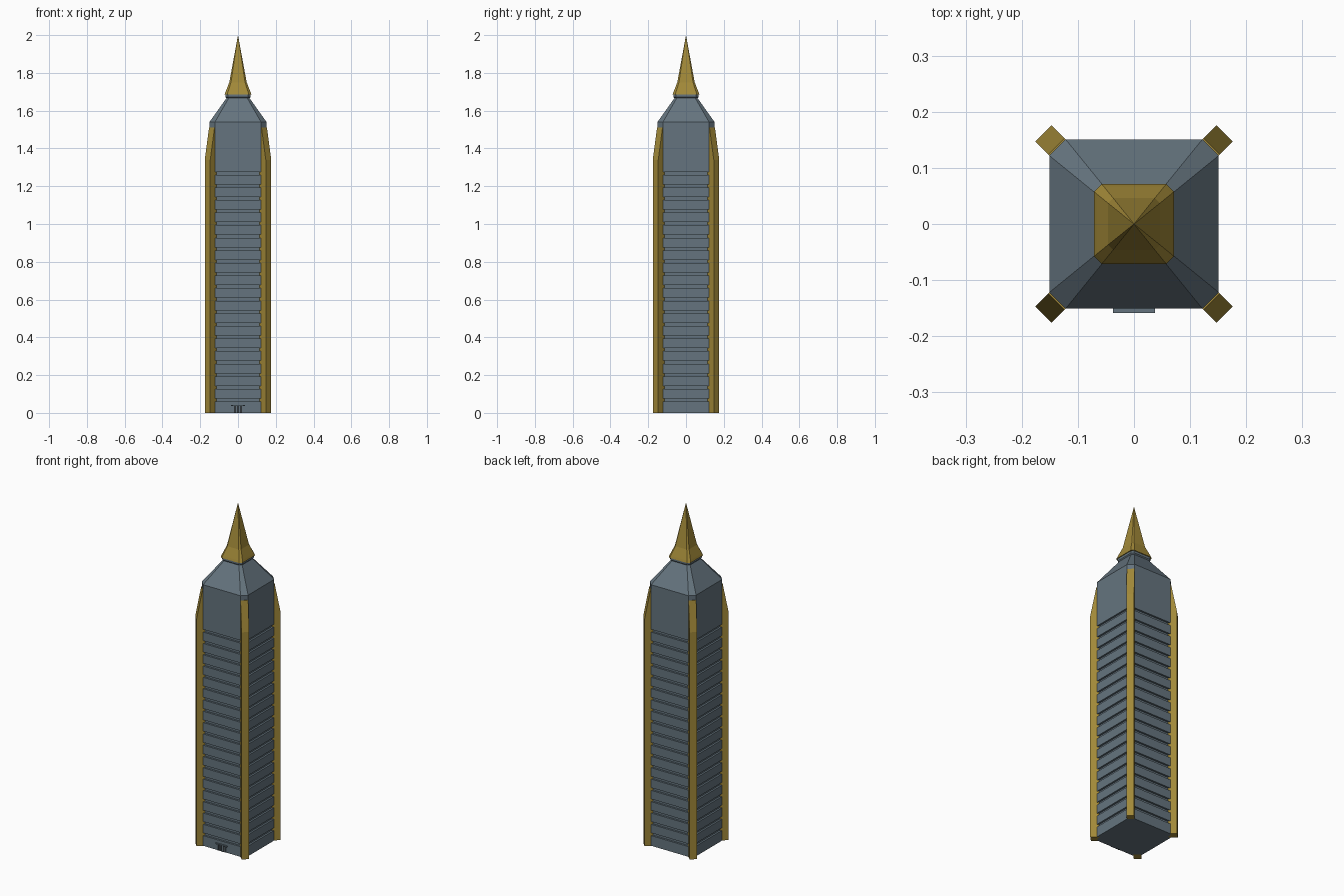
import bpy, bmesh
from mathutils import Matrix
from math import pi

if "Cube" in bpy.data.objects:
    bpy.data.objects.remove(bpy.data.objects["Cube"])


def material(name, rgb):
    m = bpy.data.materials.new(name)
    m.diffuse_color = (*rgb, 1)
    m.use_nodes = True
    m.node_tree.nodes["Principled BSDF"].inputs["Base Color"].default_value = m.diffuse_color
    return m


STEEL = material("blue_grey", (0.13, 0.175, 0.21))
GOLD = material("gold", (0.36, 0.25, 0.04))
DARK = material("dark_glass", (0.03, 0.035, 0.04))


def finish(name, bm, mat):
    bmesh.ops.recalc_face_normals(bm, faces=bm.faces)
    mesh = bpy.data.meshes.new(name)
    bm.to_mesh(mesh)
    bm.free()
    mesh.materials.append(mat)
    ob = bpy.data.objects.new(name, mesh)
    bpy.context.collection.objects.link(ob)
    return ob


def ring(half, flat, z):
    """Square of half-width `half` with cut corners; flats reach +-`flat`."""
    h, f = half, flat
    return [(x, y, z) for x, y in ((f, -h), (h, -f), (h, f), (f, h),
                                   (-f, h), (-h, f), (-h, -f), (-f, -h))]


def loft(name, rings, mat, apex=None):
    bm = bmesh.new()
    loops = [[bm.verts.new(p) for p in r] for r in rings]
    for a, b in zip(loops, loops[1:]):
        for i in range(len(a)):
            j = (i + 1) % len(a)
            bm.faces.new((a[i], a[j], b[j], b[i]))
    bm.faces.new(loops[0][::-1])
    last = loops[-1]
    if apex:
        tip = bm.verts.new(apex)
        for i in range(len(last)):
            bm.faces.new((last[i], last[(i + 1) % len(last)], tip))
    else:
        bm.faces.new(last)
    return finish(name, bm, mat)


def box(name, x0, x1, y0, y1, z0, z1, mat):
    bm = bmesh.new()
    bmesh.ops.create_cube(bm, size=1)
    for v in bm.verts:
        v.co.x = x1 if v.co.x > 0 else x0
        v.co.y = y1 if v.co.y > 0 else y0
        v.co.z = z1 if v.co.z > 0 else z0
    return finish(name, bm, mat)


H, F = 0.151, 0.122

# Tower shaft with recessed floor grooves, sloping roof and collar
rings = [ring(H, F, 0)]
for k in range(19):
    z = 0.068 + k * 0.0667
    inner = H - 0.011
    rings += [ring(H, F, z - 0.008), ring(inner, F - 0.004, z - 0.008),
              ring(inner, F - 0.004, z + 0.008), ring(H, F, z + 0.008)]
rings += [ring(H, F, 1.54), ring(0.06, 0.048, 1.668), ring(0.06, 0.048, 1.69)]
loft("tower_shaft", rings, STEEL)

# Collar lip under the spire
loft("spire_collar", [ring(0.06, 0.048, 1.665), ring(0.066, 0.054, 1.672),
                      ring(0.066, 0.054, 1.688)], STEEL)

# Flared golden spire
loft("spire", [ring(0.071, 0.058, 1.685), ring(0.067, 0.054, 1.697),
               ring(0.046, 0.037, 1.75)], GOLD, apex=(0, 0, 2.0))

# Corner fins, tapering into the shaft at the top
def fin_ring(out, z):
    a, b = F - 0.008, H - 0.008
    return [(a, b, z), (b, a, z), (H + out, F + out, z), (F + out, H + out, z)]

for i in range(4):
    fin = loft(f"corner_fin_{i + 1}", [fin_ring(0.025, 0), fin_ring(0.025, 1.34),
                                       fin_ring(0.002, 1.512)], GOLD)
    fin.data.transform(Matrix.Rotation(i * pi / 2, 4, 'Z'))

# Entrance: canopy, glass doors and posts
box("entrance_canopy", -0.037, 0.037, -0.159, -0.145, 0.036, 0.042, STEEL)
box("entrance_doors", -0.026, 0.026, -0.1525, -0.145, 0, 0.036, DARK)
for i, x in enumerate((-0.024, -0.008, 0.008, 0.024)):
    box(f"entrance_post_{i + 1}", x - 0.0025, x + 0.0025, -0.155, -0.148, 0, 0.036, STEEL)
